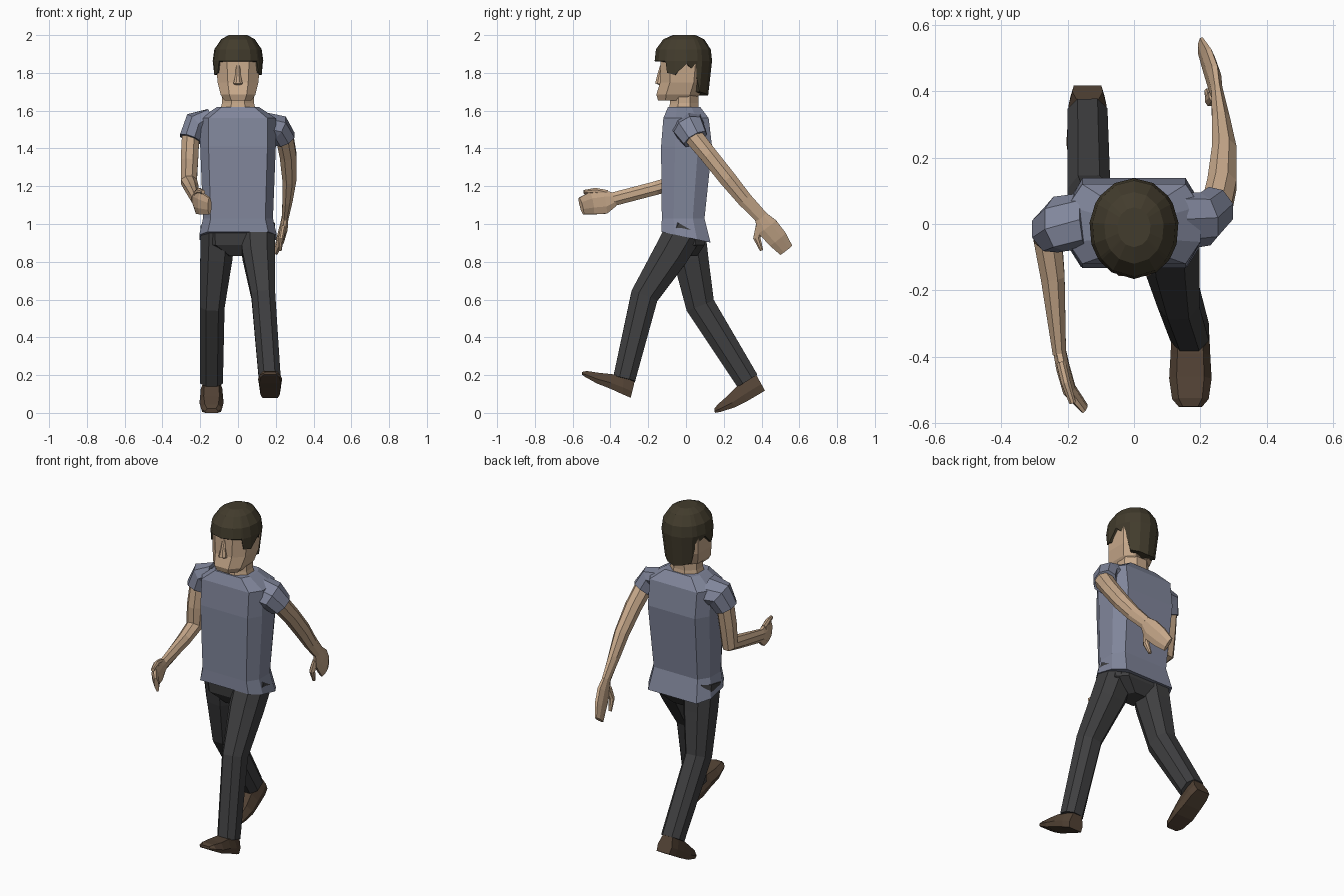
import bpy, bmesh, math
from mathutils import Vector


def mat(name, rgb):
    m = bpy.data.materials.new(name)
    m.diffuse_color = (*rgb, 1)
    return m


SKIN = mat("skin", (0.58, 0.40, 0.26))
SHIRT = mat("shirt_cloth", (0.22, 0.24, 0.33))
CLOTH = mat("trouser_cloth", (0.05, 0.05, 0.052))
HAIR = mat("hair_brown", (0.055, 0.045, 0.026))
LEATHER = mat("leather", (0.085, 0.055, 0.035))


def loft(name, rings, material):
    """Skin a list of equal-length point rings and cap both ends."""
    bm = bmesh.new()
    vr = [[bm.verts.new(p) for p in r] for r in rings]
    n = len(vr[0])
    for a, b in zip(vr, vr[1:]):
        for i in range(n):
            j = (i + 1) % n
            bm.faces.new((a[i], a[j], b[j], b[i]))
    bm.faces.new(vr[0][::-1])
    bm.faces.new(vr[-1])
    bmesh.ops.recalc_face_normals(bm, faces=bm.faces)
    me = bpy.data.meshes.new(name)
    bm.to_mesh(me)
    bm.free()
    me.materials.append(material)
    ob = bpy.data.objects.new(name, me)
    bpy.context.collection.objects.link(ob)
    return ob


def tube(name, stations, material, a=0.41, b=0.41, axis=None):
    """Eight-sided tube; stations are (x, y, z, half width, half depth)."""
    pts = [Vector(s[:3]) for s in stations]
    section = [(1, a), (b, 1), (-b, 1), (-1, a), (-1, -a), (-b, -1), (b, -1), (1, -a)]
    rings = []
    for i, s in enumerate(stations):
        t = Vector((0, 0, 0))
        if i:
            t += (pts[i] - pts[i - 1]).normalized()
        if i < len(pts) - 1:
            t += (pts[i + 1] - pts[i]).normalized()
        t = Vector(axis) if axis else t.normalized()
        v = t.cross(Vector((1, 0, 0))).normalized()
        u = v.cross(t).normalized()
        rings.append([pts[i] + u * (p * s[3]) + v * (q * s[4]) for p, q in section])
    return loft(name, rings, material)


UP = (0, 0, 1)

# Shirt body with the hem dropping towards the back
torso = tube("shirt", [(0, 0, 0.93, 0.205, 0.13), (0, -0.015, 1.03, 0.185, 0.113),
                       (0, 0.003, 1.41, 0.2, 0.135), (0, 0.0, 1.56, 0.2, 0.12),
                       (0, -0.01, 1.62, 0.11, 0.085)], SHIRT, 0.45, 0.78, UP)
for vert in torso.data.vertices:
    if vert.co.z < 1:
        vert.co.z -= 0.22 * vert.co.y

# Sleeves
tube("left_sleeve", [(-0.15, 0.01, 1.54, 0.06, 0.085), (-0.225, 0.0, 1.525, 0.065, 0.08),
                     (-0.252, -0.02, 1.45, 0.058, 0.066)], SHIRT)
tube("right_sleeve", [(0.15, 0.01, 1.52, 0.06, 0.085), (0.215, 0.015, 1.51, 0.062, 0.08),
                      (0.247, 0.05, 1.45, 0.057, 0.066)], SHIRT)

# Arms: left swings forward bent, right swings back
tube("left_arm", [(-0.25, -0.01, 1.48, 0.046, 0.05), (-0.257, -0.03, 1.34, 0.046, 0.048),
                  (-0.26, -0.04, 1.225, 0.042, 0.045), (-0.245, -0.16, 1.19, 0.036, 0.036),
                  (-0.225, -0.39, 1.13, 0.02, 0.036)], SKIN)
tube("right_arm", [(0.245, 0.03, 1.475, 0.046, 0.05), (0.265, 0.12, 1.365, 0.044, 0.046),
                   (0.272, 0.22, 1.24, 0.037, 0.045), (0.262, 0.31, 1.13, 0.027, 0.04),
                   (0.25, 0.40, 1.035, 0.017, 0.035)], SKIN)

# Hands with a thumb each
tube("left_hand", [(-0.225, -0.38, 1.13, 0.019, 0.037), (-0.215, -0.43, 1.118, 0.02, 0.064),
                   (-0.195, -0.5, 1.11, 0.02, 0.06), (-0.15, -0.555, 1.095, 0.012, 0.045)], SKIN)
tube("left_thumb", [(-0.22, -0.42, 1.16, 0.014, 0.02), (-0.205, -0.48, 1.175, 0.014, 0.016),
                    (-0.185, -0.54, 1.17, 0.01, 0.01)], SKIN)
tube("right_hand", [(0.25, 0.395, 1.04, 0.017, 0.035), (0.243, 0.43, 0.985, 0.02, 0.058),
                    (0.225, 0.485, 0.92, 0.019, 0.054), (0.203, 0.53, 0.862, 0.011, 0.04)], SKIN)
tube("right_thumb", [(0.24, 0.39, 0.985, 0.014, 0.022), (0.228, 0.375, 0.925, 0.014, 0.019),
                     (0.222, 0.4, 0.86, 0.009, 0.009)], SKIN)

# Trousers: hips and two legs
tube("trouser_hips", [(0, 0, 0.83, 0.06, 0.06), (0, 0, 0.89, 0.17, 0.1),
                      (0, -0.005, 1.0, 0.18, 0.105)], CLOTH, 0.5, 0.7, UP)
tube("right_trouser_leg", [(0.105, -0.0, 0.98, 0.092, 0.1), (0.11, -0.08, 0.84, 0.087, 0.093),
                           (0.134, -0.22, 0.62, 0.063, 0.073),
                           (0.168, -0.327, 0.18, 0.058, 0.059)], CLOTH, 0.45, 0.5)
tube("left_trouser_leg", [(-0.105, 0.0, 0.98, 0.094, 0.1), (-0.115, 0.025, 0.82, 0.085, 0.093),
                          (-0.136, 0.075, 0.57, 0.065, 0.077),
                          (-0.14, 0.325, 0.17, 0.06, 0.062)], CLOTH, 0.45, 0.5)


def shoe(name, x, stations):
    """Stations from heel to toe: sole y, z, upper y, z and half width."""
    rings = []
    for sy, sz, ty, tz, w in stations:
        my, mz = (sy * 0.6 + ty * 0.4), (sz * 0.6 + tz * 0.4)
        rings.append([(x - w * 0.9, sy, sz), (x - w, my, mz), (x - w * 0.65, ty, tz),
                      (x + w * 0.65, ty, tz), (x + w, my, mz), (x + w * 0.9, sy, sz)])
    loft(name, rings, LEATHER)


shoe("right_shoe", 0.17, [(-0.293, 0.08, -0.272, 0.165, 0.046), (-0.335, 0.098, -0.33, 0.19, 0.057),
                          (-0.4, 0.128, -0.39, 0.205, 0.06), (-0.47, 0.155, -0.46, 0.212, 0.064),
                          (-0.53, 0.188, -0.525, 0.222, 0.055), (-0.552, 0.203, -0.55, 0.217, 0.035)])
shoe("left_shoe", -0.14, [(0.418, 0.118, 0.37, 0.205, 0.046), (0.385, 0.098, 0.32, 0.175, 0.057),
                          (0.325, 0.063, 0.27, 0.14, 0.06), (0.26, 0.03, 0.22, 0.09, 0.064),
                          (0.185, 0.006, 0.168, 0.045, 0.055), (0.153, 0.0, 0.15, 0.022, 0.035)])

# Neck, head and nose
tube("neck", [(0, -0.01, 1.6, 0.095, 0.08), (0, -0.01, 1.64, 0.085, 0.075),
              (0, -0.005, 1.76, 0.08, 0.075)], SKIN, axis=UP)
tube("head", [(0, -0.06, 1.655, 0.072, 0.088), (0, -0.042, 1.685, 0.092, 0.115),
              (0, -0.022, 1.75, 0.108, 0.115), (0, -0.015, 1.86, 0.117, 0.12),
              (0, -0.012, 1.94, 0.095, 0.1)], SKIN, 0.55, 0.5, UP)
tube("nose", [(0, -0.12, 1.735, 0.022, 0.02), (0, -0.142, 1.745, 0.024, 0.021),
              (0, -0.135, 1.79, 0.014, 0.017), (0, -0.125, 1.84, 0.013, 0.012)], SKIN, axis=UP)

# Hair cap: side outline gives sideburns, ear gap and longer back
half = [(0, 1.86), (30, 1.86), (50, 1.858), (54, 1.80), (72, 1.79), (97, 1.85),
        (120, 1.80), (131, 1.70), (155, 1.69), (180, 1.68)]
outline = half + [(360 - d, z) for d, z in half[-2:0:-1]]


def hair_ring(yc, hx, hy, z=None, tuck=0.0):
    ring = []
    for deg, edge in outline:
        r = math.radians(deg)
        k = 1 - tuck
        if z is None and 110 < deg < 250:
            k -= 0.12
        ring.append((k * hx * math.sin(r), yc - k * hy * math.cos(r), edge if z is None else z))
    return ring


loft("hair", [hair_ring(-0.01, 0.05, 0.06, 2.0), hair_ring(-0.012, 0.09, 0.108, 1.978),
              hair_ring(-0.014, 0.126, 0.145, 1.925), hair_ring(-0.014, 0.135, 0.152, 1.864),
              hair_ring(-0.013, 0.132, 0.148), hair_ring(-0.013, 0.132, 0.148, tuck=0.35)], HAIR)
